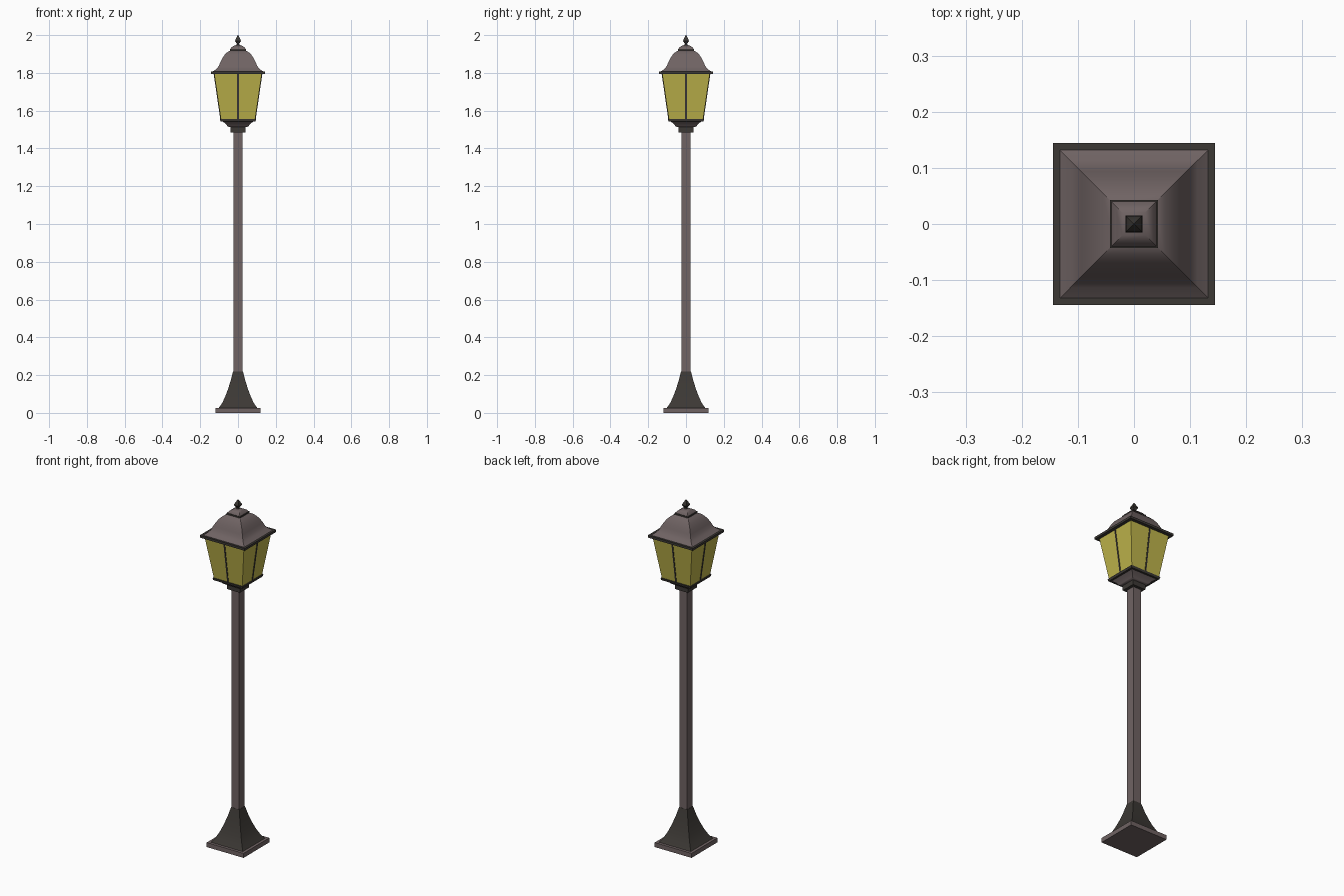
import bpy, bmesh, math
from mathutils import Matrix

if "Cube" in bpy.data.objects:
    bpy.data.objects.remove(bpy.data.objects["Cube"])


def material(name, rgb):
    m = bpy.data.materials.new(name)
    m.diffuse_color = (*rgb, 1)
    m.use_nodes = True
    m.node_tree.nodes["Principled BSDF"].inputs["Base Color"].default_value = m.diffuse_color
    return m


IRON = material("brown_iron", (0.16, 0.125, 0.125))
DARK = material("dark_iron", (0.045, 0.04, 0.035))
GLASS = material("yellow_glass", (0.52, 0.46, 0.07))


def finish(name, bm, mat, angle=35):
    bmesh.ops.recalc_face_normals(bm, faces=bm.faces)
    me = bpy.data.meshes.new(name)
    bm.to_mesh(me)
    bm.free()
    ob = bpy.data.objects.new(name, me)
    bpy.context.collection.objects.link(ob)
    me.materials.append(mat)
    bpy.ops.object.select_all(action='DESELECT')
    ob.select_set(True)
    bpy.context.view_layer.objects.active = ob
    bpy.ops.object.shade_smooth_by_angle(angle=math.radians(angle))
    return ob


def square_loft(name, profile, mat):
    """Closed solid with square sections; profile is (half width, z)."""
    bm = bmesh.new()
    rings = [[bm.verts.new((sx * h, sy * h, z))
              for sx, sy in ((-1, -1), (1, -1), (1, 1), (-1, 1))]
             for h, z in profile]
    for a, b in zip(rings, rings[1:]):
        for i in range(4):
            j = (i + 1) % 4
            bm.faces.new((a[i], a[j], b[j], b[i]))
    bm.faces.new(rings[0][::-1])
    bm.faces.new(rings[-1])
    return finish(name, bm, mat)


# Base and post
square_loft("base_plate", [(.118, 0), (.118, .026)], IRON)
square_loft("flared_foot", [(.102, .026), (.085, .05), (.068, .085), (.053, .125),
                            (.039, .17), (.026, .22)], DARK)
square_loft("post", [(.025, .2), (.025, 1.5)], IRON)

# Lantern seat
square_loft("collar", [(.041, 1.485), (.041, 1.513)], DARK)
square_loft("lantern_cup", [(.048, 1.513), (.056, 1.518), (.064, 1.53), (.085, 1.545)], IRON)
square_loft("lower_rim", [(.093, 1.543), (.096, 1.556)], DARK)

# Tapered glass box
LOW, HIGH = (.091, 1.556), (.126, 1.796)
square_loft("glass", [LOW, HIGH], GLASS)

# A slim bar up the middle of each pane
bm = bmesh.new()
for k in range(4):
    vs = []
    for h, z in (LOW, HIGH):
        vs += [bm.verts.new((x, y, z)) for x, y in
               ((-.004, -h - .003), (.004, -h - .003), (.004, -h + .004), (-.004, -h + .004))]
    for i in range(4):
        j = (i + 1) % 4
        bm.faces.new((vs[i], vs[j], vs[4 + j], vs[4 + i]))
    bm.faces.new(vs[3::-1])
    bm.faces.new(vs[4:])
    bmesh.ops.rotate(bm, verts=vs, matrix=Matrix.Rotation(k * math.pi / 2, 3, 'Z'))
finish("pane_bars", bm, DARK)

# Bell roof with rim, cap and finial
square_loft("roof_rim", [(.144, 1.795), (.144, 1.808)], DARK)
square_loft("roof", [(.132, 1.808), (.113, 1.822), (.102, 1.836), (.094, 1.855),
                     (.084, 1.876), (.07, 1.897), (.055, 1.911), (.036, 1.921)], IRON)
square_loft("cap_edge", [(.043, 1.918), (.043, 1.926)], DARK)
square_loft("cap", [(.040, 1.926), (.034, 1.936), (.02, 1.944), (.01, 1.948)], IRON)
square_loft("finial", [(.010, 1.944), (.006, 1.954), (.015, 1.968), (.014, 1.975),
                       (.007, 1.988), (.001, 2.0)], DARK)
